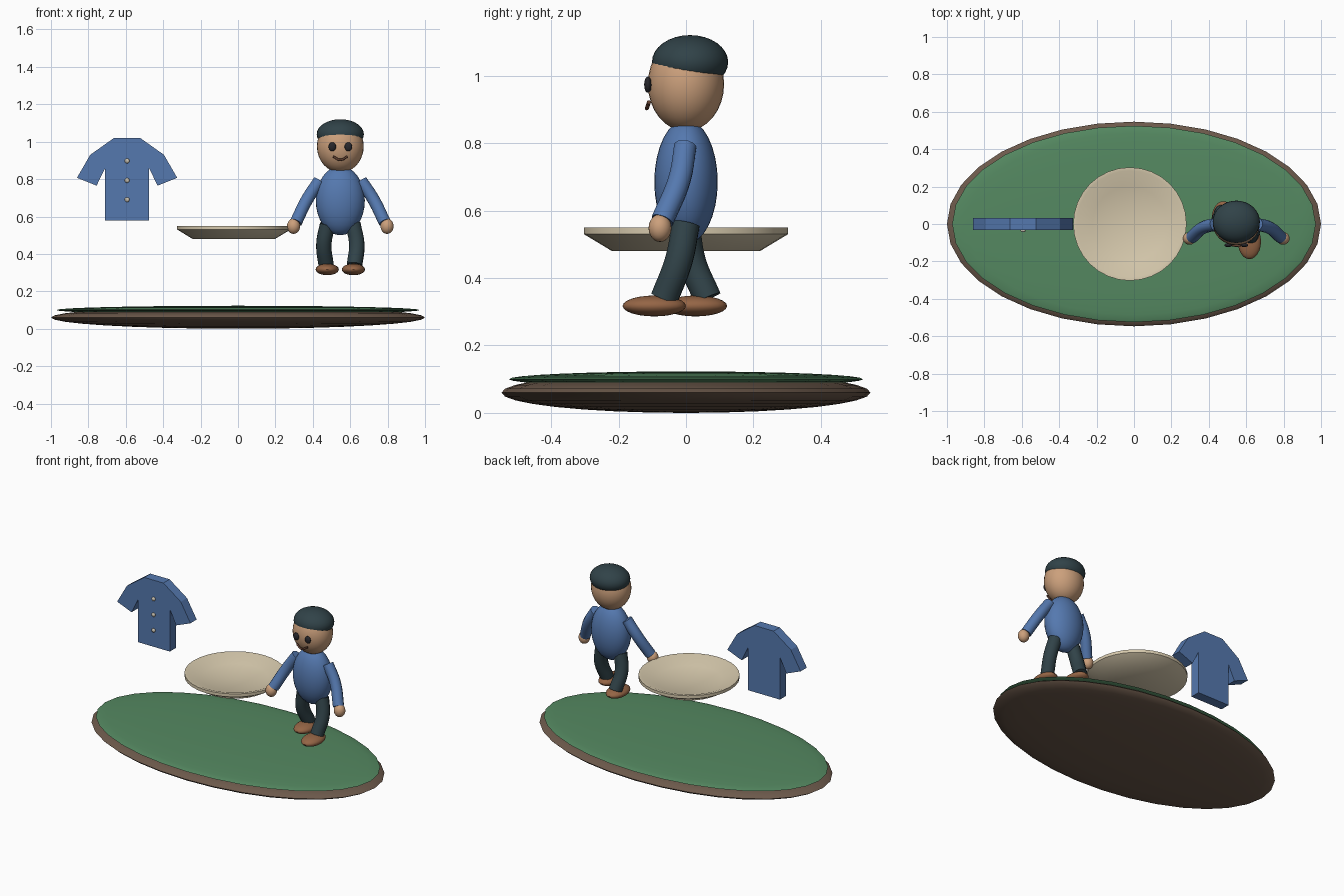
import bpy, bmesh, math

if "Cube" in bpy.data.objects:
    bpy.data.objects.remove(bpy.data.objects["Cube"])

MATS = {}


def material(name, rgb):
    m = bpy.data.materials.new(name)
    m.diffuse_color = (*rgb, 1)
    m.use_nodes = True
    m.node_tree.nodes["Principled BSDF"].inputs["Base Color"].default_value = m.diffuse_color
    MATS[name] = m


for n, c in dict(brown=(0.15, 0.10, 0.07), green=(0.09, 0.25, 0.12), cream=(0.68, 0.59, 0.42),
                 blue=(0.09, 0.19, 0.43), skin=(0.60, 0.35, 0.20), dark=(0.03, 0.055, 0.065),
                 black=(0.02, 0.02, 0.025), shoe=(0.30, 0.13, 0.06), button=(0.6, 0.55, 0.45),
                 lip=(0.12, 0.05, 0.03)).items():
    material(n, c)


def finish(ob, name, mat, smooth=True):
    ob.name = name
    ob.data.materials.append(MATS[mat])
    if smooth:
        bpy.ops.object.select_all(action='DESELECT')
        ob.select_set(True)
        bpy.context.view_layer.objects.active = ob
        bpy.ops.object.shade_smooth_by_angle(angle=math.radians(40))
    return ob


def ball(name, loc, radii, mat, seg=32, rings=16):
    bpy.ops.mesh.primitive_uv_sphere_add(segments=seg, ring_count=rings, location=loc)
    ob = bpy.context.object
    ob.scale = radii
    bpy.ops.object.transform_apply(location=False, rotation=False, scale=True)
    return finish(ob, name, mat)


def tube(name, pts, radius, mat):
    cu = bpy.data.curves.new(name, 'CURVE')
    cu.dimensions = '3D'
    cu.bevel_depth = radius
    cu.bevel_resolution = 4
    cu.use_fill_caps = True
    sp = cu.splines.new('BEZIER')
    sp.bezier_points.add(len(pts) - 1)
    for bp, p in zip(sp.bezier_points, pts):
        bp.co = p
        bp.handle_left_type = bp.handle_right_type = 'AUTO'
    ob = bpy.data.objects.new(name, cu)
    bpy.context.collection.objects.link(ob)
    bpy.ops.object.select_all(action='DESELECT')
    ob.select_set(True)
    bpy.context.view_layer.objects.active = ob
    bpy.ops.object.convert(target='MESH')
    return finish(bpy.context.object, name, mat)


def mesh_object(name, bm):
    bmesh.ops.recalc_face_normals(bm, faces=bm.faces)
    me = bpy.data.meshes.new(name)
    bm.to_mesh(me)
    bm.free()
    ob = bpy.data.objects.new(name, me)
    bpy.context.collection.objects.link(ob)
    return ob


# oval ground: earth with a grass layer on top
ball("earth_base", (0, 0, 0.06), (1.0, 0.547, 0.06), "brown")
ball("grass_top", (0, 0, 0.10), (0.972, 0.525, 0.023), "green")

# plate, turned from a profile
bm = bmesh.new()
profile = [(0, 0.48), (0.22, 0.48), (0.303, 0.53), (0.303, 0.55), (0.285, 0.55),
           (0.20, 0.515), (0, 0.505)]
vs = [bm.verts.new((r, 0, z)) for r, z in profile]
es = [bm.edges.new(p) for p in zip(vs, vs[1:])]
bmesh.ops.spin(bm, geom=vs + es, axis=(0, 0, 1), cent=(0, 0, 0), angle=2 * math.pi, steps=32)
bmesh.ops.remove_doubles(bm, verts=bm.verts, dist=1e-4)
plate = mesh_object("plate", bm)
plate.location.x = -0.022
finish(plate, "plate", "cream")

# shirt, extruded from a mirrored outline
SX = -0.593
half = [(0.07, 1.02), (0.197, 0.93), (0.268, 0.807), (0.163, 0.765), (0.117, 0.86), (0.117, 0.58)]
outline = half + [(-x, z) for x, z in reversed(half)]
bm = bmesh.new()
face = bm.faces.new([bm.verts.new((SX + x, -0.032, z)) for x, z in outline])
ext = bmesh.ops.extrude_face_region(bm, geom=[face])
bmesh.ops.translate(bm, vec=(0, 0.065, 0),
                    verts=[v for v in ext["geom"] if isinstance(v, bmesh.types.BMVert)])
finish(mesh_object("shirt", bm), "shirt", "blue", smooth=False)
for z in (0.897, 0.793, 0.69):
    ball("shirt_button", (SX, -0.035, z), (0.013, 0.009, 0.013), "button", 16, 8)

# figure: body, head, cap
FX = 0.547
ball("torso", (FX, 0, 0.685), (0.131, 0.094, 0.185), "blue")
ball("head", (FX, 0, 0.975), (0.125, 0.113, 0.14), "skin")
ball("cap", (FX, 0.012, 1.04), (0.126, 0.113, 0.08), "dark")

# face
for s in (-1, 1):
    ball("eye", (FX + s * 0.043, -0.113, 0.973), (0.02, 0.011, 0.024), "black", 16, 10)
tube("mouth", [(FX - 0.038, -0.110, 0.921), (FX, -0.116, 0.903), (FX + 0.038, -0.110, 0.921)],
     0.006, "lip")

# arms and hands
for s in (-1, 1):
    tube("arm", [(FX + s * 0.112, -0.002, 0.79), (FX + s * 0.178, -0.02, 0.69),
                 (FX + s * 0.237, -0.07, 0.57)], 0.034, "blue")
    ball("hand", (FX + s * 0.25, -0.077, 0.548), (0.035, 0.034, 0.041), "skin", 24, 12)

# striding legs and shoes: right foot forward, left foot back
for s, ankle_y, knee_y, shoe_y in ((1, -0.064, -0.022, -0.094), (-1, 0.064, 0.018, 0.028)):
    tube("leg", [(FX + s * 0.068, 0, 0.56), (FX + s * 0.088, knee_y, 0.45),
                 (FX + s * 0.076, ankle_y, 0.34)], 0.042, "dark")
    ball("shoe", (FX + s * 0.07, shoe_y, 0.317), (0.062, 0.094, 0.031), "shoe", 24, 12)
